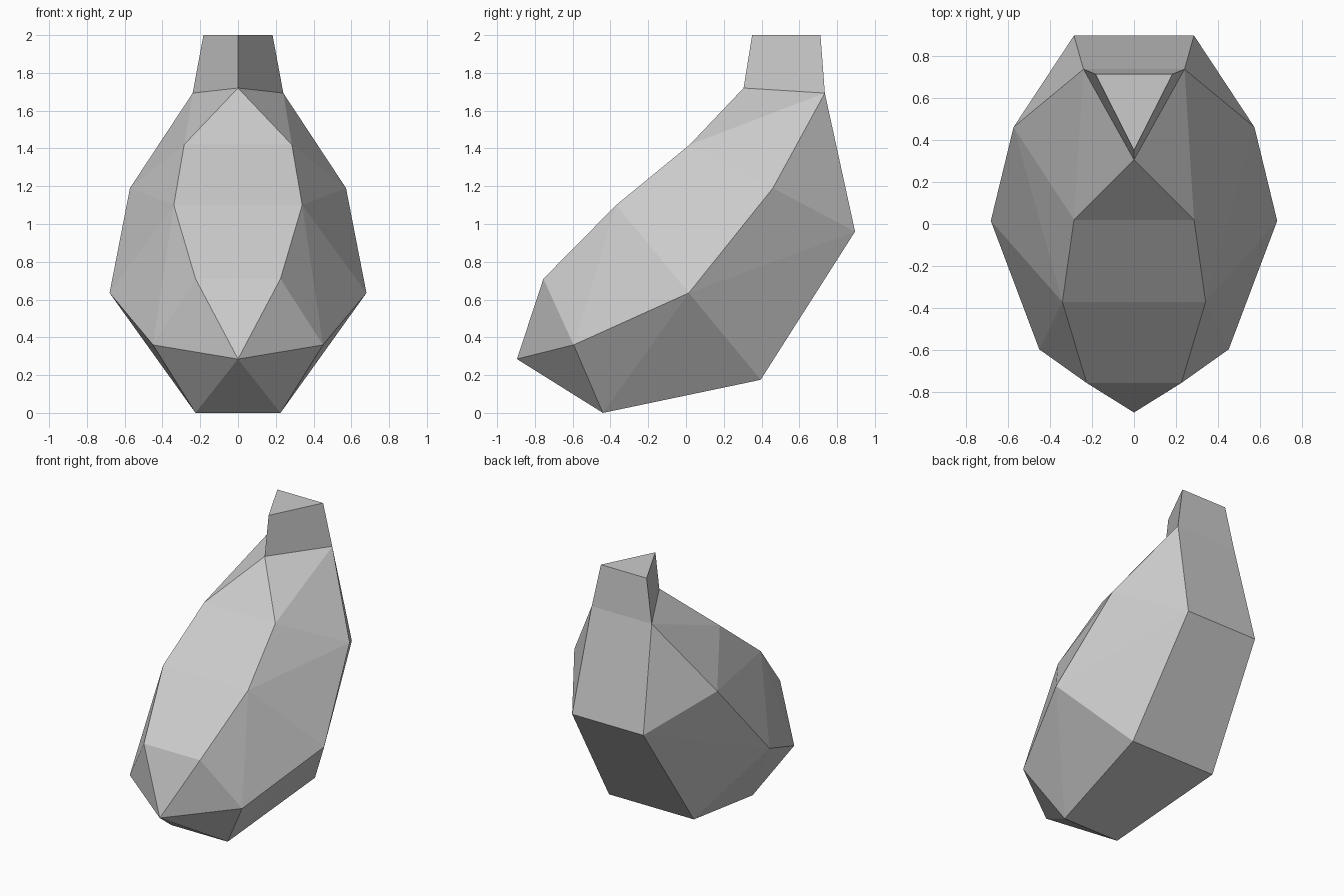
import bpy
import bmesh

if "Cube" in bpy.data.objects:
    bpy.data.objects.remove(bpy.data.objects["Cube"])

grey = bpy.data.materials.new("stone_grey")
grey.diffuse_color = (0.6, 0.6, 0.6, 1)
grey.use_nodes = True
grey.node_tree.nodes["Principled BSDF"].inputs["Base Color"].default_value = grey.diffuse_color

# Corner points of the right half; lower-case letters are their mirror images
POINTS = {
    "T": (0, -0.895, 0.285),     # front tip
    "L": (0.225, -0.755, 0.71),  # front panel, low to high
    "M": (0.34, -0.37, 1.10),
    "U": (0.285, 0.02, 1.42),
    "F": (0, 0.305, 1.72),       # neck base
    "N": (0.24, 0.735, 1.693),
    "B": (0.45, -0.595, 0.36),   # side ridge, low to high
    "S": (0.68, 0.015, 0.635),
    "D": (0.572, 0.46, 1.19),
    "Q": (0.225, -0.44, 0),      # underside and back, low to high
    "P": (0.34, 0.395, 0.175),
    "R": (0.285, 0.895, 0.96),
    "G": (0, 0.35, 2),           # neck top
    "H": (0.183, 0.712, 2),
}


def faceted(name, middle, side):
    """Mesh from faces spanning the centre line plus mirrored side faces."""
    bm = bmesh.new()
    verts = {}

    def vert(key):
        x, y, z = POINTS[key.upper()]
        if x == 0:
            key = key.upper()
        if key not in verts:
            verts[key] = bm.verts.new((-x if key.islower() else x, y, z))
        return verts[key]

    for face in middle + side + [f.lower() for f in side]:
        bm.faces.new([vert(k) for k in face])
    bmesh.ops.recalc_face_normals(bm, faces=bm.faces)
    mesh = bpy.data.meshes.new(name)
    bm.to_mesh(mesh)
    bm.free()
    mesh.materials.append(grey)
    obj = bpy.data.objects.new(name, mesh)
    bpy.context.collection.objects.link(obj)
    return obj


# Body: front panel, underside and back run across; facets wrap the flanks
faceted("body",
        ["TLl", "LMml", "MUum", "UFu", "NRrn", "RPpr", "PQqp", "QTq"],
        ["FUN", "UDN", "UMD", "MSD", "MBS", "MLB", "LTB",
         "TBQ", "BSQ", "SPQ", "SRP", "SDR", "DNR"])

# Neck: tapered three-sided stub with a flat top
faceted("neck", ["GHh", "NHhn"], ["FNHG"])
